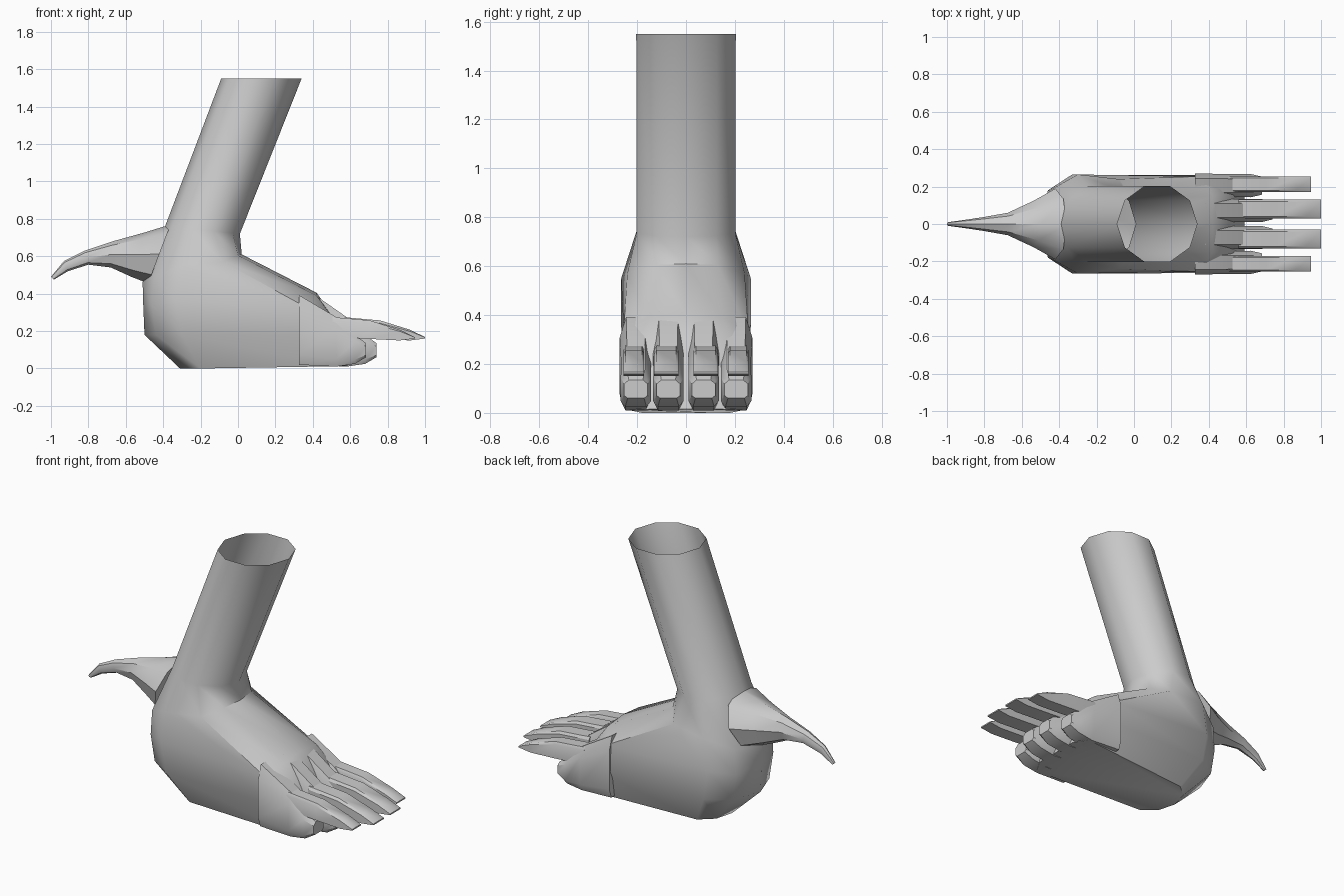
import bpy, bmesh, math

if "Cube" in bpy.data.objects:
    bpy.data.objects.remove(bpy.data.objects["Cube"])


def loft(name, rings, cap_start=True, cap_end=True, angle=40):
    """Skin a list of closed rings with quads and shade it."""
    bm = bmesh.new()
    rows = [[bm.verts.new(p) for p in ring] for ring in rings]
    n = len(rows[0])
    for a, b in zip(rows, rows[1:]):
        for i in range(n):
            j = (i + 1) % n
            bm.faces.new((a[i], a[j], b[j], b[i]))
    if cap_start:
        bm.faces.new(rows[0][::-1])
    if cap_end:
        bm.faces.new(rows[-1])
    bmesh.ops.recalc_face_normals(bm, faces=bm.faces)
    mesh = bpy.data.meshes.new(name)
    bm.to_mesh(mesh)
    bm.free()
    obj = bpy.data.objects.new(name, mesh)
    bpy.context.collection.objects.link(obj)
    bpy.ops.object.select_all(action='DESELECT')
    obj.select_set(True)
    bpy.context.view_layer.objects.active = obj
    bpy.ops.object.shade_smooth_by_angle(angle=math.radians(angle))
    return obj


def mirrored(half):
    """Half ring running front to back, completed across y = 0."""
    return half + [(x, -y, z) for x, y, z in half[-2:0:-1]]


def leg_ring(cx, z, r, ry, tilt=0.0):
    return mirrored([(cx + r * math.cos(i * math.pi / 5),
                      ry * math.sin(i * math.pi / 5),
                      z - tilt * math.cos(i * math.pi / 5)) for i in range(6)])


def tapered(name, stations, section, y, angle=40):
    """Loft along x; stations are (x top, z top, x bottom, z bottom, half width)."""
    rings = []
    for xt, zt, xb, zb, w in stations:
        rings.append([((xt + xb) / 2 + (xt - xb) / 2 * v, y + w * u,
                       (zt + zb) / 2 + (zt - zb) / 2 * v) for u, v in section])
    return loft(name, rings, angle=angle)


# Leg and foot: one shell, open at the top
foot_halves = [
    [(.02, 0, .61), (.0, .13, .605), (-.08, .24, .57),
     (-.30, .265, .55), (-.45, .18, .49), (-.51, 0, .46)],
    [(.42, 0, .405), (.42, .15, .39), (.36, .255, .33),
     (-.33, .265, .36), (-.46, .18, .34), (-.507, 0, .35)],
    [(.53, 0, .25), (.53, .16, .24), (.52, .262, .18),
     (-.30, .262, .18), (-.44, .17, .18), (-.50, 0, .18)],
    [(.59, 0, .015), (.59, .15, .015), (.54, .235, .012),
     (-.20, .18, 0), (-.28, .11, 0), (-.31, 0, 0)],
]
rings = [leg_ring(.125, 1.55, .215, .214), leg_ring(-.19, .74, .2, .212, .02)]
rings += [mirrored(h) for h in foot_halves]
loft("leg_and_foot", rings, cap_start=False, angle=50)

# Heel spur
octagon = [(math.cos(a), math.sin(a))
           for a in (i * math.pi / 4 for i in range(8))]
tapered("heel_spur", [
    (-.36, .77, -.48, .455, .19),
    (-.50, .727, -.57, .49, .125),
    (-.67, .68, -.68, .54, .06),
    (-.82, .63, -.80, .555, .036),
    (-.93, .575, -.91, .52, .02),
    (-1.0, .49, -.985, .475, .01)], octagon, 0)

# Toes and claws, inner pair longer than outer pair
toe_section = [(.6, 1), (1, .55), (1, -.7), (.7, -1),
               (-.7, -1), (-1, -.7), (-1, .55), (-.6, 1)]
claw_section = [(.8, 1), (1, .7), (1, -1), (-1, -1), (-1, .7), (-.8, 1)]
for label, y, shift, claw_w in (("inner", .072, 0, .05), ("outer", .205, -.055, .042)):
    for side, s in (("left", 1), ("right", -1)):
        tapered(f"{label}_toe_{side}", [
            (x + shift, zt, x + shift, zb, w) for x, zt, zb, w in (
                (.38, .415 + shift * .4, .02, .066), (.58, .275, .01, .061),
                (.68, .18, .025, .062), (.74, .135, .06, .048))],
            toe_section, y * s)
        tapered(f"{label}_claw_{side}", [
            (x + shift, zt, x + shift, zb, claw_w) for x, zt, zb in (
                (.56, .275, .17), (.76, .257, .158),
                (.92, .207, .15), (1.0, .168, .16))],
            claw_section, (y + .008) * s, 30)
